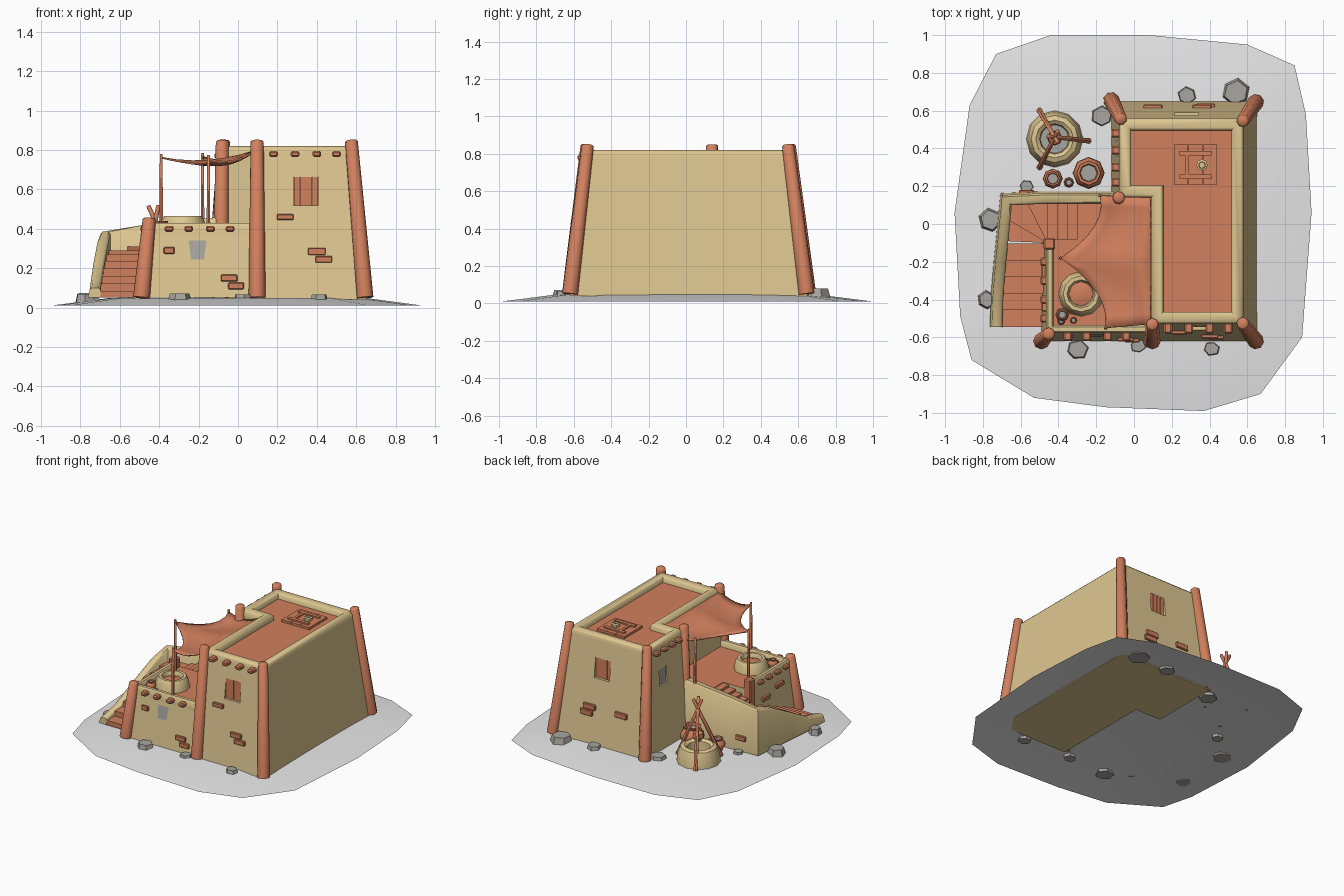
import bpy, bmesh, math, random
from mathutils import Vector, Matrix

if "Cube" in bpy.data.objects:
    bpy.data.objects.remove(bpy.data.objects["Cube"])
random.seed(4)

def material(name, col):
    m = bpy.data.materials.new(name)
    m.diffuse_color = (*col, 1)
    m.use_nodes = True
    m.node_tree.nodes["Principled BSDF"].inputs["Base Color"].default_value = m.diffuse_color
    return m
TAN = material("sand plaster", (0.73, 0.57, 0.28))
RED = material("terracotta", (0.64, 0.215, 0.11))
GROUND = material("pale ground", (0.80, 0.80, 0.80))
ROCK = material("grey stone", (0.39, 0.38, 0.35))
BASE = 0.0505                                 # everything stands just above the ground sheet

def finish(name, bm, mat, smooth=None, cap=None):
    bmesh.ops.recalc_face_normals(bm, faces=bm.faces)
    me = bpy.data.meshes.new(name)
    me.materials.append(mat)
    if cap:                                   # second colour on upward faces
        me.materials.append(cap)
        for f in bm.faces:
            f.material_index = int(f.normal.z > 0.9)
    bm.to_mesh(me); bm.free()
    ob = bpy.data.objects.new(name, me)
    bpy.context.collection.objects.link(ob)
    if smooth:
        bpy.context.view_layer.objects.active = ob
        ob.select_set(True)
        bpy.ops.object.shade_smooth_by_angle(angle=math.radians(smooth))
        ob.select_set(False)
    return ob

def box(name, c, s, mat=RED, rot=(0, 0, 0), bevel=0):
    bm = bmesh.new()
    bmesh.ops.create_cube(bm, size=1, matrix=Matrix.Diagonal((*s, 1)))
    if bevel:
        bmesh.ops.bevel(bm, geom=bm.edges[:], offset=bevel, segments=1, affect='EDGES')
    r = Matrix.Rotation(rot[2], 4, 'Z') @ Matrix.Rotation(rot[1], 4, 'Y') @ Matrix.Rotation(rot[0], 4, 'X')
    bm.transform(Matrix.Translation(c) @ r)
    return finish(name, bm, mat)

def pole(name, a, b, r1, r2, n=8, mat=RED):
    a, b = Vector(a), Vector(b)
    bm = bmesh.new()
    bmesh.ops.create_cone(bm, cap_ends=True, segments=n, radius1=r1, radius2=r2, depth=(b - a).length)
    top = [f for f in bm.faces if f.normal.z > 0.9]
    bmesh.ops.bevel(bm, geom=list(top[0].edges), offset=r2 * 0.25, segments=1, affect='EDGES')
    bm.transform(Matrix.Translation((a + b) / 2) @ (b - a).to_track_quat('Z', 'Y').to_matrix().to_4x4())
    return finish(name, bm, mat, 50)

def loft(name, lo, z0, hi, z1, mat, cap=None):
    bm = bmesh.new()
    A = [bm.verts.new((*p, z0)) for p in lo]
    B = [bm.verts.new((*p, z1)) for p in hi]
    for i in range(len(A)):
        j = (i + 1) % len(A)
        bm.faces.new((A[i], A[j], B[j], B[i]))
    bm.faces.new(A); bm.faces.new(B)
    return finish(name, bm, mat, None, cap)

def sweep(name, path, prof, mat=TAN, closed=False):
    """Mitred wall along (x, y, top) points; profile = (offset to left, drop or None for ground)."""
    bm, n, rings = bmesh.new(), len(path), []
    P = [Vector(p[:2]) for p in path]
    for i in range(n):
        d1 = (P[i] - P[i - 1]).normalized() if closed or i else (P[1] - P[0]).normalized()
        d2 = (P[(i + 1) % n] - P[i]).normalized() if closed or i < n - 1 else d1
        n1, n2 = Vector((-d1.y, d1.x)), Vector((-d2.y, d2.x))
        m = (n1 + n2) / (1 + n1.dot(n2))
        rings.append([bm.verts.new((*(P[i] + m * o), BASE if dz is None else path[i][2] + dz)) for o, dz in prof])
    k = len(prof)
    for i in range(n if closed else n - 1):
        a, b = rings[i], rings[(i + 1) % n]
        for j in range(k):
            bm.faces.new((a[j], a[(j + 1) % k], b[(j + 1) % k], b[j]))
    if not closed:
        bm.faces.new(rings[0]); bm.faces.new(rings[-1])
    return finish(name, bm, mat, 50)

def lathe(name, c, prof, mat, n=10):
    bm = bmesh.new()
    R = [[bm.verts.new((c[0] + r * math.cos(t * math.tau / n), c[1] + r * math.sin(t * math.tau / n), c[2] + z))
          for t in range(n)] for r, z in prof]
    for a, b in zip(R, R[1:]):
        for i in range(n):
            bm.faces.new((a[i], a[(i + 1) % n], b[(i + 1) % n], b[i]))
    bm.faces.new(R[0]); bm.faces.new(R[-1])
    return finish(name, bm, mat, 40)

# ground sheet
rim = [(-.44, 1), (.08, 1), (.6, .95), (.85, .84), (.91, .58), (.94, .06), (.89, -.6), (.67, -.9), (.37, -.99),
       (-.15, -.97), (-.53, -.92), (-.86, -.72), (-.92, -.49), (-.95, .06), (-.87, .63), (-.73, .9)]
bm = bmesh.new()
A = [bm.verts.new((x, y, 0.01)) for x, y in rim]
B = [bm.verts.new((x * .68, y * .68, 0.05)) for x, y in rim]
for i in range(16):
    bm.faces.new((A[i - 1], A[i], B[i], B[i - 1]))
bm.faces.new(B)
finish("ground_mound", bm, GROUND, 40)

# tall L-shaped house with recessed window openings
lo = [(-.12, .65), (-.12, .13), (.09, .13), (.09, -.62), (.65, -.62), (.65, .65)]
hi = [(-.08, .56), (-.08, .14), (.09, .14), (.09, -.53), (.58, -.53), (.58, .56)]
house = loft("tall_house", lo, .04, hi, .775, TAN, RED)
for c, s in (((.345, -.57, .59), (.125, .09, .145)), ((.28, .6, .59), (.125, .09, .145)), ((-.12, .4, .57), (.09, .085, .125))):
    cut = box("window_cutter", c, s, TAN)
    cut.hide_render = True
    cut.hide_set(True)
    mod = house.modifiers.new("window", 'BOOLEAN')
    mod.object, mod.operation, mod.solver = cut, 'DIFFERENCE', 'EXACT'
for y in (-.534, .562):
    x0 = .345 if y < 0 else .28
    for i in range(4):
        box("shutter_plank", (x0 - .0465 + i * .031, y, .59), (.029, .02, .145))
box("grey_side_window", (-.078, .4, .57), (.01, .085, .125), ROCK)
edge = [(0, -.06), (0, -.015), (.015, 0), (.05, 0), (.065, -.015), (.065, -.06)]
sweep("tall_parapet", [(*p, .82) for p in hi], edge, closed=True)

# terrace house
lo2 = [(-.49, -.62), (.1, -.62), (.1, .14), (-.25, .14), (-.25, -.08), (-.49, -.08)]
hi2 = [(-.46, -.575), (.1, -.575), (.1, .14), (-.25, .14), (-.25, -.08), (-.46, -.08)]
loft("terrace_house", lo2, BASE, hi2, .385, TAN, RED)
sweep("terrace_parapet", [(-.465, -.1, .43), (-.465, -.578, .43), (.09, -.578, .43)],
      [(0, -.06), (0, -.012), (.01, 0), (.032, 0), (.042, -.012), (.042, -.06)])
sweep("stair_wall", [(-.09, .165, .46), (-.48, .165, .42), (-.70, .155, .385), (-.715, 0, .345), (-.735, -.2, .24),
      (-.75, -.38, .14), (-.755, -.545, .10)],
      [(-.008, None), (.002, -.012), (.012, 0), (.048, 0), (.058, -.012), (.055, None)])

# corner posts
for x0, y0, x1, y1, z1 in [(-.12, .655, -.07, .555, .85), (.645, .645, .575, .545, .85),
        (.645, -.62, .575, -.525, .85), (.097, -.62, .097, -.53, .85), (-.09, .125, -.08, .14, .85),
        (-.49, -.62, -.45, -.58, .455)]:
    pole("corner_post", (x0, y0, BASE), (x1, y1, z1), .043, .033)
box("terrace_post", (-.448, -.105, .255), (.06, .06, .40), RED, bevel=.008)

# stairs: straight flight, fan steps, upper flight
for i in range(5):
    z = .085 + i * .038
    box("stair_step", (-.585 + i * .006, -.5 + i * .088, (z + BASE) / 2), (.235, .088, z - BASE))
pv, fan = (-.46, -.1), [(-.69, -.09), (-.68, .03), (-.67, .12), (-.57, .12), (-.46, .12)]
for i, pts in enumerate([fan[0:2], fan[1:4], fan[3:5]]):
    loft("fan_step", [pv] + pts, BASE, [pv] + pts, .27 + i * .02, RED)
for i in range(4):
    z = .325 + i * .018
    box("upper_step", (-.433 + i * .054, .02, (z + BASE) / 2), (.054, .2, z - BASE))

# beam ends
for x in (.18, .29, .4, .5):
    box("beam_end", (x, -.545, .78), (.045, .07, .03), RED, bevel=.008)
for x in (-.35, -.25, -.14, -.04):
    box("beam_end", (x, -.59, .4), (.045, .06, .03), RED, bevel=.008)
for y in (.22, .3, .39, .48):
    box("beam_end", (-.09, y, .77), (.06, .045, .03), RED, bevel=.008)
for y in (-.5, -.4, -.3, -.2):
    box("beam_end", (-.47, y, .4), (.05, .045, .03), RED, bevel=.008)

# exposed bricks, pushed into the leaning walls
for x, z, w, h in ((.4, .285, .09, .037), (.435, .245, .085, .034), (.24, .46, .085, .03)):
    box("brick", (x, -.62 + (z - .05) * .122, z), (w, .028, h), RED, bevel=.004)
for x, z, w in ((-.35, .29, .055), (-.045, .15, .085), (-.01, .11, .08)):
    box("brick", (x, -.62 + (z - .05) * .13, z), (w, .028, .034), RED, bevel=.004)
for x, z in ((.36, .31), (.38, .265), (.1, .31)):
    box("brick", (x, .65 - (z - .05) * .122, z), (.1, .028, .04), RED, bevel=.004)
for x, y, z in ((-.475, -.26, .26), (-.475, -.42, .3)):
    box("brick", (x, y, z), (.028, .085, .03), RED, bevel=.004)
box("brick", (-.57, .168, .15), (.08, .024, .035), RED, bevel=.004)

# front window and terrace door
bm = bmesh.new()
bm.faces.new([bm.verts.new((x, -.624 + (z - .05) * .13, z))
              for x, z in ((-.25, .34), (-.16, .34), (-.172, .245), (-.238, .245))])
finish("grey_front_window", bm, ROCK)
for i in range(4):
    box("door_plank", (.088, -.12 + i * .05, .52), (.02, .046, .27))

# roof hatch
for i in range(3):
    box("hatch_plank", (.25 + i * .076, .315, .782), (.074, .21, .02))
for y in (.25, .375):
    box("hatch_batten", (.325, y, .796), (.17, .025, .012))
box("hatch_batten", (.28, .315, .796), (.02, .12, .012))
lathe("hatch_ring", (.36, .312, .79), [(.03, 0), (.03, .02), (.018, .025), (.016, .01)], TAN, 8)

# canopy and poles
A, B, C = Vector((-.18, .15, .77)), Vector((-.39, -.18, .765)), Vector((-.15, -.55, .76))
bm, grid, N, M = bmesh.new(), [], 12, 6
for i in range(N + 1):
    u = i / N * 2
    p, q, t = (A, B, u) if u <= 1 else (B, C, u - 1)
    left = p.lerp(q, t) + Vector((.075, 0, -.03)) * 4 * t * (1 - t)
    right = Vector((.085, .14 - .67 * i / N, .80))
    grid.append([bm.verts.new(left.lerp(right, j / M) - Vector((0, 0, .13 * j / M * (1 - j / M)))) for j in range(M + 1)])
for i in range(N):
    for j in range(M):
        bm.faces.new((grid[i][j], grid[i + 1][j], grid[i + 1][j + 1], grid[i][j + 1]))
cloth = finish("canopy_cloth", bm, RED, 50)
cloth.modifiers.new("thickness", 'SOLIDIFY').thickness = .008
for p in (A, B, C):
    pole("canopy_pole", (p.x, p.y, .37), (p.x, p.y, p.z + .015), .011, .008, 6)

# ovens, tripod and pots
lathe("terrace_oven", (-.28, -.37, .38), [(.12, 0), (.11, .06), (.095, .085), (.075, .085), (.065, .06), (.065, .03)], TAN, 12)
lathe("oven_embers", (-.28, -.37, .4), [(.066, 0), (.066, .035), (.03, .045)], RED, 8)
lathe("fire_pit", (-.42, .45, BASE), [(.15, 0), (.143, .06), (.125, .11), (.1, .12), (.08, .105), (.075, .02)], TAN, 12)
lathe("pit_ash", (-.42, .45, BASE), [(.077, 0), (.077, .035)], ROCK, 10)
for x, y in ((-.5, .3), (-.24, .44), (-.5, .6)):
    f = Vector((x, y, BASE)); k = Vector((-.42, .46, .44))
    pole("tripod_leg", f, f.lerp(k, 1.2), .016, .011, 6)
lathe("hanging_kettle", (-.42, .455, .2), [(.02, 0), (.04, .03), (.035, .06), (.02, .07)], RED, 8)
pole("kettle_chain", (-.42, .457, .26), (-.42, .46, .44), .004, .004, 5)
for x, y, z, s, m in ((-.24, .27, BASE, .085, RED), (-.43, .24, BASE, .053, RED), (-.345, .22, BASE, .027, RED),
                      (-.38, -.48, .38, .035, RED), (-.32, -.51, .38, .018, RED), (-.385, -.515, .38, .02, RED)):
    lathe("clay_pot", (x, y, z), [(s * .6, 0), (s, s * .7), (s * .95, s * 1.1), (s * .65, s * 1.5), (s * .75, s * 1.7),
          (s * .58, s * 1.7), (s * .5, s * 1.4)], m, 8)
    lathe("pot_inside", (x, y, z), [(s * .52, s * 1.4), (s * .52, s * 1.46)], ROCK, 8)

# scattered rocks
for x, y, r in ((.54, .7, .085), (.28, .68, .055), (-.17, .57, .065), (-.57, .2, .045), (-.76, .02, .07),
                (-.78, -.4, .055), (-.3, -.665, .065), (.02, -.645, .048), (.41, -.66, .05)):
    n, a0 = 6, random.random() * 6
    ring = [(r * random.uniform(.85, 1.1) * math.cos(a0 + i * math.tau / n),
             r * random.uniform(.8, 1) * math.sin(a0 + i * math.tau / n)) for i in range(n)]
    loft("rock", [(x + a, y + b) for a, b in ring], .025, [(x + a * .8, y + b * .8) for a, b in ring], .05 + r * .35, ROCK)
